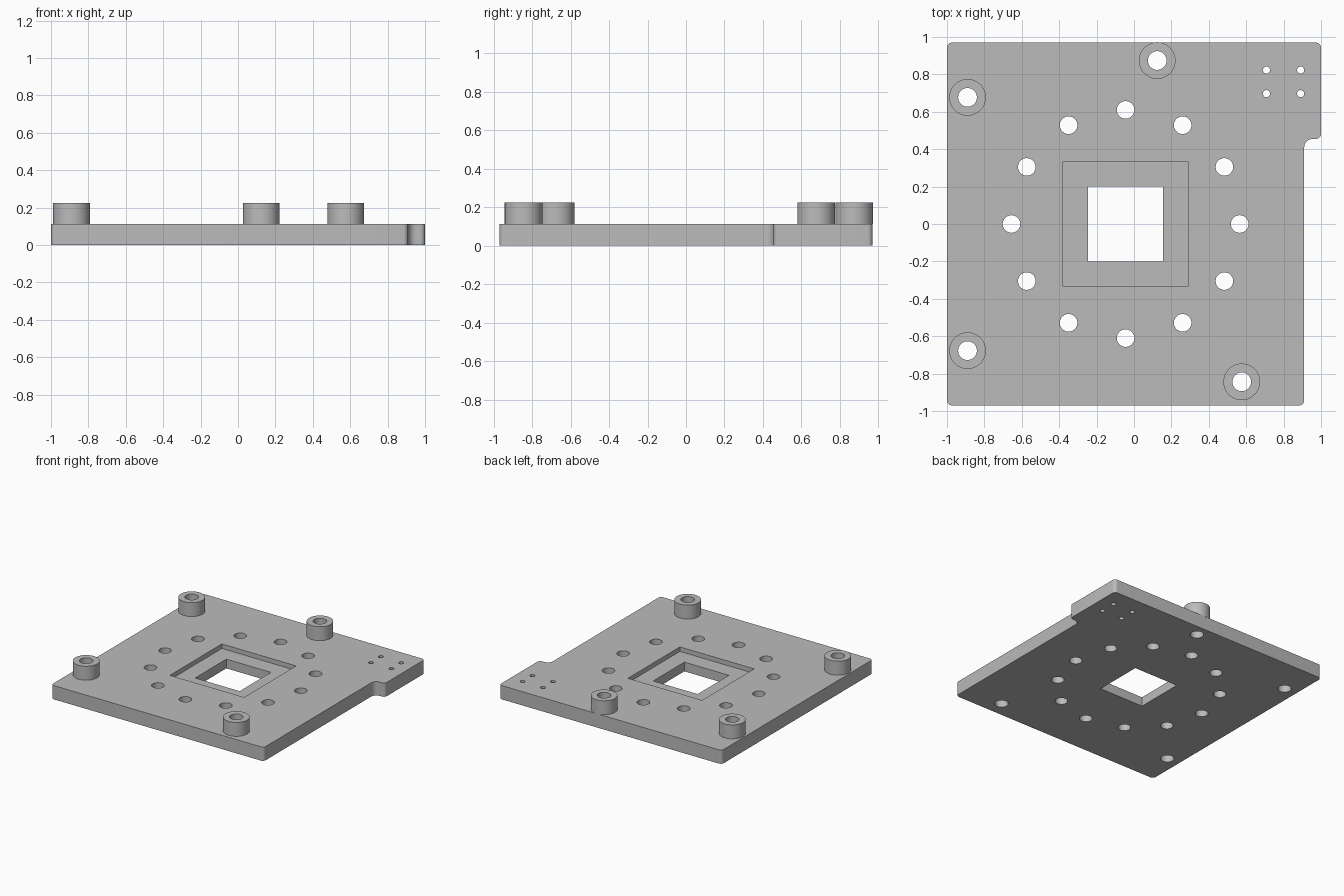
import bpy, bmesh, math
from mathutils import Matrix

cube = bpy.data.objects.get("Cube")
if cube:
    bpy.data.objects.remove(cube, do_unlink=True)

PLATE_TOP, BOSS_TOP, POCKET_FLOOR = 0.112, 0.225, 0.075
CENTRE_X = -0.045

grey = bpy.data.materials.new("plain grey")
grey.use_nodes = True
grey.diffuse_color = (0.5, 0.5, 0.5, 1)
grey.node_tree.nodes["Principled BSDF"].inputs["Base Color"].default_value = (0.5, 0.5, 0.5, 1)


def make_object(name, bm):
    bmesh.ops.recalc_face_normals(bm, faces=bm.faces)
    mesh = bpy.data.meshes.new(name)
    bm.to_mesh(mesh)
    bm.free()
    mesh.materials.append(grey)
    obj = bpy.data.objects.new(name, mesh)
    bpy.context.collection.objects.link(obj)
    return obj


def add_cylinder(bm, x, y, radius, low, high, sides=48):
    bmesh.ops.create_cone(bm, cap_ends=True, segments=sides, radius1=radius,
                          radius2=radius, depth=high - low,
                          matrix=Matrix.Translation((x, y, (low + high) / 2)))


def square_block(name, size, low, high):
    bm = bmesh.new()
    bmesh.ops.create_cube(bm, size=1, matrix=Matrix.Translation((CENTRE_X, 0, (low + high) / 2))
                          @ Matrix.Diagonal((size, size, high - low, 1)))
    return make_object(name, bm)


def activate(obj):
    bpy.ops.object.select_all(action='DESELECT')
    obj.select_set(True)
    bpy.context.view_layer.objects.active = obj


def cut(obj, cutter):
    activate(obj)
    mod = obj.modifiers.new("cut", 'BOOLEAN')
    mod.operation, mod.solver, mod.object = 'DIFFERENCE', 'EXACT', cutter
    bpy.ops.object.modifier_apply(modifier=mod.name)


# Plate outline with a side tab, extruded, vertical corners rounded
outline = [(-1, -0.97), (0.91, -0.97), (0.91, 0.455), (1, 0.455), (1, 0.97), (-1, 0.97)]
bm = bmesh.new()
base = bm.faces.new([bm.verts.new((x, y, 0)) for x, y in outline])
raised = bmesh.ops.extrude_face_region(bm, geom=[base])["geom"]
bmesh.ops.translate(bm, vec=(0, 0, PLATE_TOP),
                    verts=[v for v in raised if isinstance(v, bmesh.types.BMVert)])
bm.normal_update()
for inner, radius in ((True, 0.045), (False, 0.027)):
    edges = []
    for e in bm.edges:
        a, b = e.verts
        is_inner = abs(a.co.x - 0.91) < 0.001 and abs(a.co.y - 0.455) < 0.001
        is_corner = any(abs(a.co.x - x) + abs(a.co.y - y) < 0.001 for x, y in outline)
        if abs(a.co.z - b.co.z) > 0.05 and is_corner and is_inner == inner:
            edges.append(e)
    bmesh.ops.bevel(bm, geom=edges, offset=radius, segments=8, profile=0.5, affect='EDGES')
plate = make_object("base_plate", bm)

# Raised bosses
boss_spots = {"back_right": (-0.89, 0.677), "back": (0.124, 0.874),
              "front_right": (-0.89, -0.677), "front_left": (0.576, -0.844)}
bosses = []
for place, (x, y) in boss_spots.items():
    bm = bmesh.new()
    add_cylinder(bm, x, y, 0.098, PLATE_TOP, BOSS_TOP, 64)
    bosses.append(make_object(place + "_boss", bm))

# Drills: boss bores, ring of twelve holes, four small holes in the tab corner
bm = bmesh.new()
for x, y in boss_spots.values():
    add_cylinder(bm, x, y, 0.05, -0.1, 0.4)
for i in range(12):
    angle = math.radians(30 * i)
    add_cylinder(bm, CENTRE_X + 0.61 * math.cos(angle), 0.61 * math.sin(angle), 0.047, -0.1, 0.4)
for x in (0.708, 0.891):
    for y in (0.697, 0.823):
        add_cylinder(bm, x, y, 0.019, -0.1, 0.4, 32)
drills = make_object("drill_cutter", bm)
pocket = square_block("pocket_cutter", 0.667, POCKET_FLOOR, 0.4)
window = square_block("window_cutter", 0.4, -0.1, 0.4)

for cutter in (drills, pocket, window):
    cutter.hide_render = True
    cut(plate, cutter)
for boss in bosses:
    cut(boss, drills)
for cutter in (drills, pocket, window):
    bpy.data.objects.remove(cutter, do_unlink=True)

# Smooth round walls, crisp rims
for obj in [plate] + bosses:
    activate(obj)
    bpy.ops.object.shade_smooth_by_angle(angle=math.radians(30))
